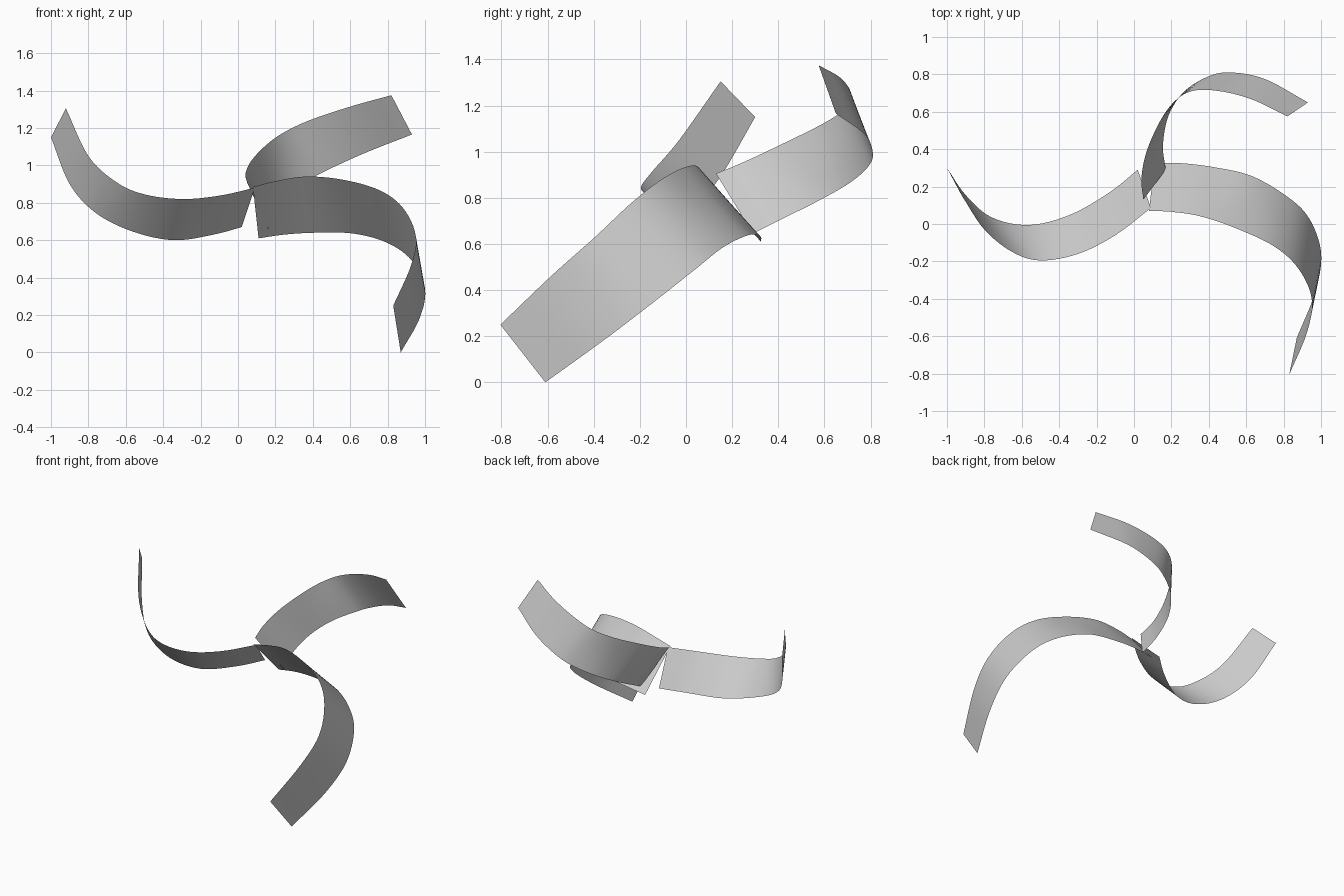
import bpy
from mathutils import Vector


def spline(points, steps=6):
    """Smooth curve through the given points."""
    p = [Vector(q) for q in points]
    p = [p[0] * 2 - p[1]] + p + [p[-1] * 2 - p[-2]]
    out = []
    for i in range(1, len(p) - 2):
        a, b, c, d = p[i - 1:i + 3]
        for s in range(steps):
            t = s / steps
            out.append(0.5 * (2 * b + (c - a) * t + (2 * a - 5 * b + 4 * c - d) * t * t
                              + (3 * b - a - 3 * c + d) * t ** 3))
    return out + [p[-2]]


def blade(name, upper, lower, cols=4):
    """Thin curved ribbon stretched between two edge curves."""
    verts, faces = [], []
    for u, l in zip(spline(upper), spline(lower)):
        verts += [u.lerp(l, k / cols) for k in range(cols + 1)]
    w = cols + 1
    for r in range(len(verts) // w - 1):
        for k in range(cols):
            i = r * w + k
            faces.append((i, i + 1, i + w + 1, i + w))
    me = bpy.data.meshes.new(name)
    me.from_pydata(verts, [], faces)
    me.polygons.foreach_set("use_smooth", [True] * len(me.polygons))
    ob = bpy.data.objects.new(name, me)
    bpy.context.collection.objects.link(ob)
    return ob


# blade sweeping to the front right
blade("front_blade",
      [(.08, .07, .885), (.2, .065, .915), (.36, .04, .94), (.55, -.025, .925),
       (.75, -.12, .87), (.88, -.24, .775), (.95, -.4, .625), (.925, -.58, .465),
       (.83, -.805, .25)],
      [(.11, .325, .61), (.25, .325, .63), (.42, .305, .64), (.62, .26, .635),
       (.8, .16, .585), (.93, .04, .49), (1, -.15, .34), (.97, -.36, .18),
       (.87, -.61, 0)])

# blade sweeping to the left
blade("left_blade",
      [(.09, .085, .88), (-.1, -.06, .838), (-.3, -.16, .82), (-.5, -.195, .845),
       (-.65, -.15, .91), (-.8, -.03, 1.05), (-.92, .15, 1.305)],
      [(.02, .29, .67), (-.13, .17, .63), (-.34, .05, .6), (-.56, -.005, .645),
       (-.76, .035, .745), (-.9, .155, .9), (-1, .3, 1.15)])

# blade sweeping to the back right
blade("back_blade",
      [(.05, .13, .905), (.04, .25, .955), (.075, .41, 1.03), (.17, .6, 1.125),
       (.28, .7, 1.195), (.42, .715, 1.255), (.62, .67, 1.32), (.82, .575, 1.375)],
      [(.17, .29, .645), (.155, .42, .71), (.185, .58, .79), (.27, .71, .865),
       (.4, .79, .935), (.52, .81, .995), (.7, .775, 1.075), (.93, .65, 1.165)])
